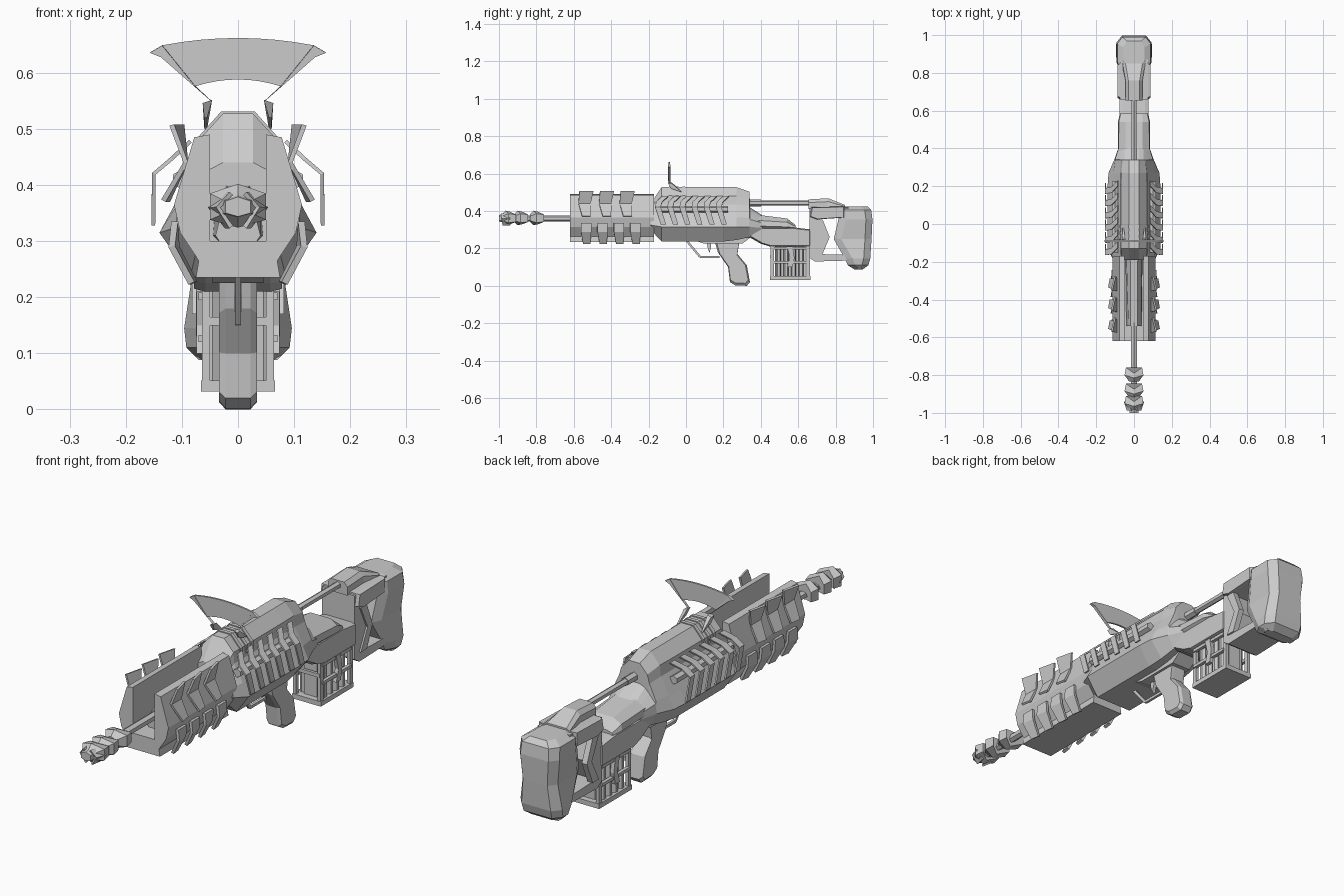
import bpy, bmesh, math
from mathutils import Vector


def make(name, verts, faces, mirror=False, thick=0):
    me = bpy.data.meshes.new(name)
    me.from_pydata(verts, [], faces)
    bm = bmesh.new()
    bm.from_mesh(me)
    bmesh.ops.recalc_face_normals(bm, faces=bm.faces)
    bm.to_mesh(me)
    bm.free()
    ob = bpy.data.objects.new(name, me)
    bpy.context.collection.objects.link(ob)
    if thick:
        m = ob.modifiers.new("thickness", 'SOLIDIFY')
        m.thickness, m.offset = thick, 0
    if mirror:
        ob.modifiers.new("mirror", 'MIRROR')
    return ob


def loft(name, rings, mirror=False):
    n = len(rings[0])
    faces = [list(range(n)), list(range((len(rings) - 1) * n, len(rings) * n))]
    for r in range(len(rings) - 1):
        for i in range(n):
            j = (i + 1) % n
            faces.append([r * n + i, r * n + j, (r + 1) * n + j, (r + 1) * n + i])
    return make(name, [v for r in rings for v in r], faces, mirror)


def sym_loft(name, stations):
    """stations: (y, [(x, z) of right half, bottom to top])"""
    return loft(name, [[(x, y, z) for x, z in h] + [(-x, y, z) for x, z in reversed(h)]
                       for y, h in stations])


def prism(name, pts, w, inset=0.0, shrink=0.85, x=0, mirror=False):
    """side profile (y, z) extruded across x with chamfered cheeks"""
    cy = sum(p[0] for p in pts) / len(pts)
    cz = sum(p[1] for p in pts) / len(pts)

    def ring(px, s):
        return [(px, cy + (a - cy) * s, cz + (b - cz) * s) for a, b in pts]
    rings = [ring(x - w, 1), ring(x + w, 1)]
    if inset:
        rings = [ring(x - w, shrink), ring(x - w + inset, 1), ring(x + w - inset, 1), ring(x + w, shrink)]
    return loft(name, rings, mirror)


def box(name, x, y, z, mirror=False):
    return loft(name, [[(a, y[0], z[0]), (a, y[1], z[0]), (a, y[1], z[1]), (a, y[0], z[1])] for a in x], mirror)


def rod(name, a, b, r, n=6, mirror=False):
    a, b = Vector(a), Vector(b)
    q = (b - a).to_track_quat('Z', 'Y')
    ring = [q @ Vector((r * math.cos(t), r * math.sin(t), 0))
            for t in (2 * math.pi * (i + .5) / n for i in range(n))]
    return loft(name, [[p + v for v in ring] for p in (a, b)], mirror)


def strip(name, path, thick):
    """bent plate: path of (x front, x rear, y front, y rear, z), mirrored to both sides"""
    verts = []
    for xf, xr, yf, yr, z in path:
        verts += [(xf, yf, z), (xr, yr, z)]
    faces = [[2 * i, 2 * i + 1, 2 * i + 3, 2 * i + 2] for i in range(len(path) - 1)]
    return make(name, verts, faces, True, thick)


# receiver: faceted hull with wide waist
main = [(.085, .237), (.14, .315), (.113, .365), (.074, .435), (.07, .48), (.027, .527)]
sym_loft("receiver", [
    (-.19, [(.07, .30), (.11, .325), (.108, .365), (.074, .40), (.065, .42), (.027, .44)]),
    (-.13, main),
    (.20, main),
    (.27, [(.08, .245), (.135, .315), (.11, .365), (.074, .435), (.068, .48), (.027, .527)]),
    (.34, [(.075, .26), (.105, .315), (.10, .365), (.07, .43), (.06, .465), (.025, .503)]),
    (.342, [(.075, .26), (.104, .315), (.10, .355), (.07, .39), (.05, .41), (.025, .42)]),
    (.41, [(.065, .28), (.08, .31), (.08, .335), (.065, .35), (.05, .365), (.025, .375)])])
sym_loft("receiver_tail", [
    (.38, [(.07, .305), (.085, .32), (.082, .35), (.045, .38)]),
    (.54, [(.07, .305), (.085, .315), (.08, .34), (.045, .36)]),
    (.585, [(.065, .305), (.075, .31), (.07, .318), (.045, .325)])])

# handguard: open-topped channel
guard = [(.075, .235), (.07, .265), (.103, .315), (.114, .365), (.078, .485), (.05, .49), (.05, .30)]
sym_loft("handguard", [(-.62, guard), (-.17, guard)])
sym_loft("barrel_housing", [(-.54, [(.03, .295), (.04, .31), (.03, .35), (.018, .375)]),
                            (-.17, [(.03, .295), (.045, .31), (.04, .37), (.02, .40)])])

# barrel and spiked muzzle
rod("barrel", (0, -.98, .36), (0, -.3, .36), .017)


def hexring(y, s, sweep=0):
    return [(x * s, y + sweep * (abs(x) < .01), .36 + z * s) for x, z in
            ((0, .042), (.05, .025), (.05, -.022), (0, -.036), (-.05, -.022), (-.05, .025))]


for i, y in enumerate((-.95, -.885, -.80)):
    loft(f"muzzle_spike_{i}", [hexring(y - .035, .5), hexring(y, 1.0, -.015), hexring(y + .04, .85, -.03)])
loft("muzzle_tip", [hexring(-1.0, .45), hexring(-.96, .62), hexring(-.90, .4)])
strip("muzzle_blade", [(.012, .02, -.99, -.95, .385), (.035, .05, -.985, -.94, .36), (.012, .02, -.98, -.94, .325)], .008)

# handguard fins: flared upper row and hugging lower row
for i in range(3):
    y = -.57 + .11 * i
    strip(f"upper_fin_{i}", [(.118, .10, y, y + .075, .507), (.093, .093, y - .005, y + .06, .44),
                             (.133, .125, y + .015, y + .06, .372)], .009)
for i in range(4):
    y = -.562 + .088 * i
    strip(f"lower_fin_{i}", [(.113, .113, y, y + .055, .335), (.118, .11, y, y + .055, .29),
                             (.083, .078, y + .012, y + .05, .225)], .012)

# receiver ribs over a side tube
rod("side_tube", (.1, -.15, .41), (.1, .225, .41), .018, 6, True)
for i in range(6):
    y = -.155 + .065 * i
    strip(f"side_rib_{i}", [(.085, .085, y + .03, y + .06, .478), (.118, .118, y - .005, y + .027, .447),
                            (.15, .15, y - .01, y + .02, .42), (.151, .151, y + .02, y + .048, .328)], .007)
for i in range(3):
    y = -.09 + .035 * i
    sym_loft(f"top_band_{i}", [(y, [(.076, .45), (.074, .482), (.03, .531)]),
                               (y + .015, [(.076, .45), (.074, .482), (.03, .531)])])

# crescent sight standing on two legs
top, low = [], []
for i in range(9):
    t = -1 + i / 4
    top.append((.135 * t, -.09, .662 - .013 * t * t))
    low.append((.076 * t, -.09, .588 - .012 * t * t))
make("crescent_sight", top + low, [[i, i + 1, i + 10, i + 9] for i in range(8)], thick=.008)
make("sight_horn", [(.135, -.09, .649), (.157, -.09, .636), (.137, -.09, .628), (.048, -.088, .55),
                    (.076, -.09, .576)], [[0, 1, 2, 3, 4]], True, .012)
loft("sight_foot", [[(.046, -.095, .552), (.063, -.095, .546), (.063, -.075, .546), (.046, -.075, .552)],
                    [(.055, -.08, .52), (.06, -.08, .52), (.06, -.02, .50), (.055, -.02, .50)]], True)

# grip, trigger and guard
prism("grip", [(.15, .25), (.17, .18), (.225, .10), (.235, .02), (.265, .002), (.325, 0), (.342, .02),
               (.325, .11), (.275, .17), (.29, .27)], .034, .012, .88)
prism("trigger", [(.11, .25), (.13, .25), (.135, .21), (.125, .175), (.115, .205)], .007)
for i, (a, b) in enumerate((((.0, .245), (.075, .155)), ((.075, .155), (.18, .155)))):
    rod(f"trigger_guard_{i}", (0, *a), (0, *b), .008, 4)
prism("trigger_mount", [(.02, .25), (.36, .27), (.30, .225), (.10, .225)], .045)

# lower stock bridge
prism("stock_bridge", [(.33, .31), (.33, .265), (.40, .225), (.45, .21), (.68, .21), (.68, .30), (.58, .312)],
      .078, .02, .9)

# caged magazine
box("magazine_base", (-.066, .066), (.45, .665), (.032, .052))
box("magazine_core", (-.03, .03), (.475, .64), (.05, .22))
for j, y in enumerate((.452, .645)):
    box(f"cage_post_{j}", (.05, .064), (y, y + .018), (.045, .23), True)
for j, z in enumerate((.12, .195)):
    box(f"cage_band_{j}", (.056, .07), (.46, .65), (z, z + .013), True)
for j in range(4):
    y = .495 + .04 * j
    rod(f"magazine_tube_{j}", (.045, y, .05), (.045, y, .22), .014, 6, True)
box("cage_front_rail", (-.06, .06), (.45, .462), (.15, .165))
prism("cage_clamp", [(.54, .21), (.57, .21), (.58, .15), (.57, .10), (.54, .10), (.555, .15)], .008, x=.066, mirror=True)

# skeleton stock with chevron opening
prism("stock_frame", [(.66, .415), (.87, .42), (.87, .365), (.71, .36), (.745, .26), (.70, .17),
                      (.87, .165), (.87, .135), (.69, .13), (.66, .15)], .075)
prism("stock_chevron", [(.69, .355), (.73, .355), (.768, .26), (.73, .17), (.69, .17), (.735, .26)], .012, x=.07, mirror=True)
prism("stock_cheek", [(.66, .37), (.67, .42), (.85, .425), (.85, .365), (.70, .355)], .088, .015, .92)

# butt pad, pinched in the middle
butt = ((.425, .83, .97, .055), (.405, .815, .99, .088), (.355, .815, .997, .092), (.25, .79, .992, .08),
        (.145, .85, .985, .096), (.11, .865, .975, .092), (.088, .90, .945, .07))
loft("butt_pad", [[(-w * .75, a, z), (w * .75, a, z), (w, a + .04, z), (w, b - .035, z),
                   (w * .7, b, z), (-w * .7, b, z), (-w, b - .035, z), (-w, a + .04, z)]
                  for z, a, b, w in butt])

# charging rod and its socket
rod("top_rod", (0, .32, .443), (0, .70, .443), .014, 6)
rod("top_rod_guide", (0, .32, .443), (0, .40, .443), .018, 6)
sym_loft("rod_socket", [
    (.655, [(.045, .41), (.045, .445), (.03, .462)]),
    (.76, [(.045, .41), (.045, .45), (.03, .468)]),
    (.85, [(.065, .41), (.06, .425), (.045, .432)])])
